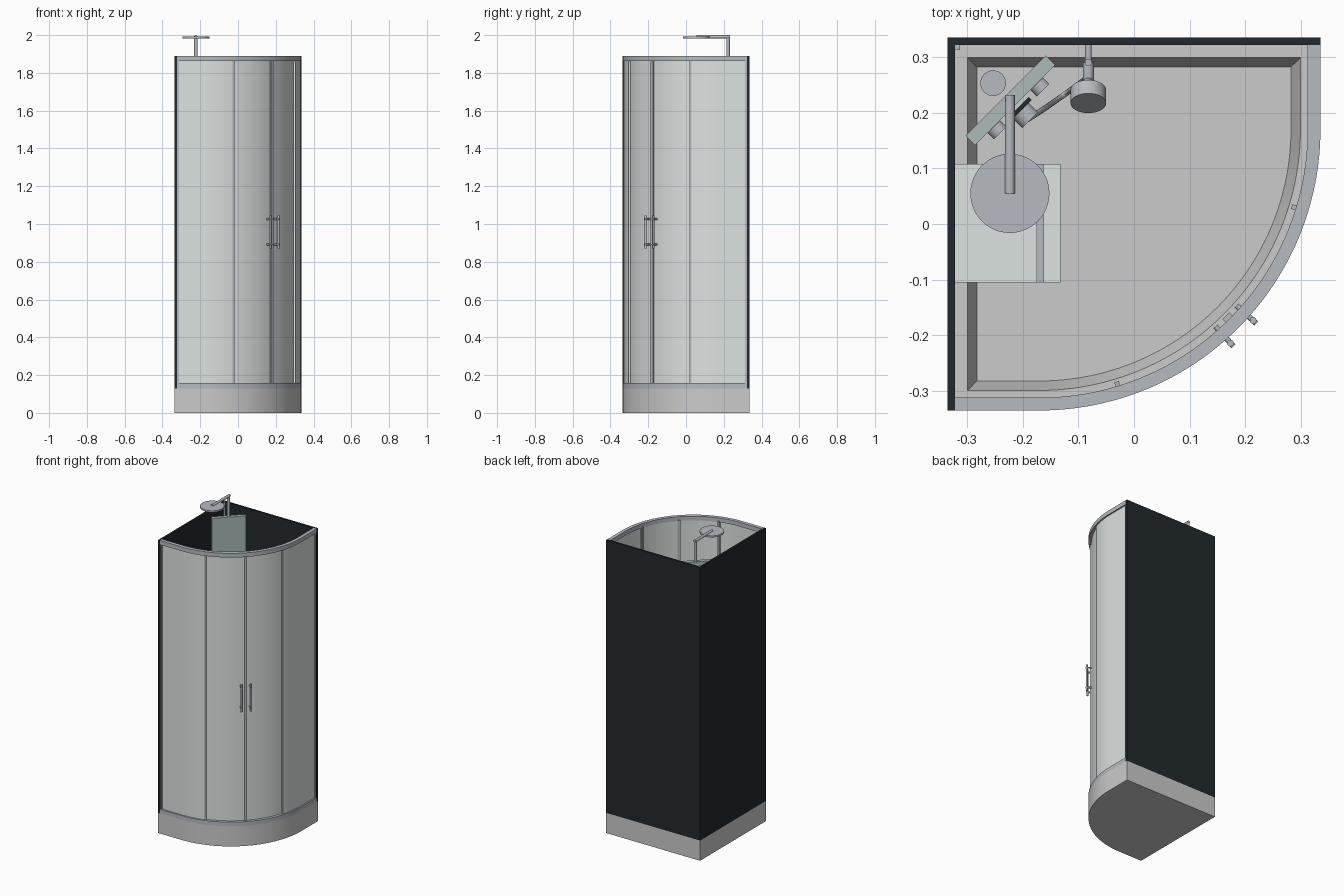
import bpy, bmesh, math
from mathutils import Vector

if "Cube" in bpy.data.objects:
    bpy.data.objects.remove(bpy.data.objects["Cube"])

H, C, R = 0.335, 0.17, 0.505     # half width, arc centre offset, arc radius


def material(name, col):
    m = bpy.data.materials.new(name)
    m.diffuse_color = (*col, 1)
    m.use_nodes = True
    m.node_tree.nodes["Principled BSDF"].inputs["Base Color"].default_value = m.diffuse_color
    return m


DARK = material("dark_wall", (0.016, 0.022, 0.026))
GLASS = material("pale_glass", (0.72, 0.77, 0.75))
METAL = material("metal", (0.47, 0.49, 0.53))
PANEL = material("green_glass", (0.4, 0.5, 0.48))


def finish(name, bm, mat=None):
    bmesh.ops.recalc_face_normals(bm, faces=bm.faces[:])
    me = bpy.data.meshes.new(name)
    bm.to_mesh(me)
    bm.free()
    ob = bpy.data.objects.new(name, me)
    bpy.context.collection.objects.link(ob)
    if mat:
        me.materials.append(mat)
    return ob


def skin(name, rings, mat=None):
    """Join equal-length rings of points and cap both ends."""
    bm = bmesh.new()
    loops = [[bm.verts.new(p) for p in ring] for ring in rings]
    for a, b in zip(loops, loops[1:]):
        for i in range(len(a)):
            j = (i + 1) % len(a)
            bm.faces.new((a[i], a[j], b[j], b[i]))
    bm.faces.new(loops[0])
    bm.faces.new(loops[-1])
    return finish(name, bm, mat)


def prism(name, pts, z0, z1, mat=None):
    return skin(name, [[(x, y, z) for x, y in pts] for z in (z0, z1)], mat)


def box(name, lo, hi, mat=None):
    pts = [(lo[0], lo[1]), (hi[0], lo[1]), (hi[0], hi[1]), (lo[0], hi[1])]
    return prism(name, pts, lo[2], hi[2], mat)


def diag_box(name, c, length, depth, z0, z1, mat):
    """Box whose front faces the curved corner."""
    u, v = Vector((1, 1)).normalized(), Vector((1, -1)).normalized()
    pts = [Vector(c) + u * s * length / 2 + v * t * depth / 2
           for s, t in ((-1, -1), (1, -1), (1, 1), (-1, 1))]
    return prism(name, pts, z0, z1, mat)


def rod(name, a, b, r, mat=METAL, seg=32):
    a, b = Vector(a), Vector(b)
    bm = bmesh.new()
    bmesh.ops.create_cone(bm, cap_ends=True, segments=seg, radius1=r, radius2=r,
                          depth=(b - a).length)
    bm.transform((b - a).to_track_quat('Z', 'Y').to_matrix().to_4x4())
    bmesh.ops.translate(bm, verts=bm.verts, vec=(a + b) / 2)
    return finish(name, bm, mat)


def tube(name, pts, r, mat=METAL):
    cu = bpy.data.curves.new(name, 'CURVE')
    cu.dimensions = '3D'
    cu.bevel_depth, cu.bevel_resolution, cu.use_fill_caps = r, 4, True
    sp = cu.splines.new('NURBS')
    sp.points.add(len(pts) - 1)
    for p, q in zip(sp.points, pts):
        p.co = (*q, 1)
    sp.order_u, sp.use_endpoint_u, sp.resolution_u = 3, True, 8
    ob = bpy.data.objects.new(name, cu)
    bpy.context.collection.objects.link(ob)
    cu.materials.append(mat)


def polar(deg, r):
    a = math.radians(deg)
    return (-C + r * math.cos(a), C + r * math.sin(a))


def arc(d, a0=0, a1=-90, n=48):
    return [polar(a0 + (a1 - a0) * i / n, R - d) for i in range(n + 1)]


def outline(d):
    return [(-H + d, H - d), (H - d, H - d)] + arc(d) + [(-H + d, -H + d)]


# Tray with sunken basin and drain
skin("shower_tray", [[(x, y, z) for x, y in outline(d)]
                     for d, z in ((0, 0), (0, 0.13), (0.036, 0.13), (0.053, 0.07))])
rod("drain_cover", (-0.253, 0.253, 0.069), (-0.253, 0.253, 0.074), 0.023)

# Back walls and corner post
T = 0.013
box("left_wall", (-H, -H, 0.13), (-H + T, H, 1.89), DARK)
box("rear_wall", (-H + T, H - T, 0.13), (H, H, 1.89), DARK)
box("corner_post", (-H + T, H - T - 0.009, 0.13), (-H + T + 0.009, H - T, 1.89), METAL)

# Curved rails
E = H - T
track = [(H, E)] + arc(0) + [(-E, -H)] + [(-E, -H + 0.023)] + arc(0.023)[::-1] + [(H - 0.023, E)]
prism("lower_rail", track, 0.13, 0.157, METAL)
prism("upper_rail", track, 1.863, 1.89, METAL)

# Fixed glass, sliding doors and their upright profiles
G0, G1 = 0.009, 0.014
right = [(H - G0, E)] + arc(G0, 0, -18) + arc(G1, 0, -18)[::-1] + [(H - G1, E)]
prism("fixed_glass_right", right, 0.15, 1.87, GLASS)
prism("fixed_glass_left", [(-y, -x) for x, y in right], 0.15, 1.87, GLASS)
for name, a0, a1 in (("right", -16, -44.8), ("left", -45.2, -74)):
    prism("door_glass_" + name, arc(0.018, a0, a1, 24) + arc(0.023, a0, a1, 24)[::-1],
          0.15, 1.87, GLASS)
for i, a in enumerate((-17, -44.5, -45.5, -73)):
    prism(f"door_profile_{i}", [polar(a + s, r) for s, r in
          ((-0.5, 0.474), (0.5, 0.474), (0.5, 0.497), (-0.5, 0.497))], 0.15, 1.87, METAL)
box("wall_profile_left", (-E, -H + 0.003, 0.15), (-E + 0.01, -H + 0.022, 1.87), METAL)
box("wall_profile_right", (H - 0.022, E - 0.01, 0.15), (H - 0.003, E, 1.87), METAL)

# Door handles
for name, a in (("right", -41.8), ("left", -48.2)):
    x, y = polar(a, 0.515)
    rod("handle_bar_" + name, (x, y, 0.87), (x, y, 1.045), 0.006)
    for part, z in (("lower", 0.892), ("upper", 1.026)):
        rod(f"handle_{part}_mount_{name}", (*polar(a, 0.475), z), (*polar(a, 0.523), z), 0.005)

# Diagonal shower column with controls
diag_box("shower_column", (-0.222, 0.222), 0.204, 0.024, 0.7, 1.86, PANEL)


def knob(name, c, z, r, depth, mat=METAL):
    k = depth / 2 / math.sqrt(2)
    rod(name, (c[0] - k, c[1] + k, z), (c[0] + k, c[1] - k, z), r, mat)


for i, z in enumerate((1.0, 1.3)):
    knob(f"body_jet_left_{i}", (-0.246, 0.169), z, 0.016, 0.016)
    knob(f"body_jet_right_{i}", (-0.169, 0.246), z, 0.016, 0.016)
knob("mixer_knob", (-0.196, 0.196), 1.1, 0.02, 0.026)
diag_box("control_display", (-0.206, 0.206), 0.055, 0.008, 1.4, 1.5, DARK)

# Overhead rain shower
P = -0.223
rod("rain_riser", (P, 0.223, 1.85), (P, 0.223, 1.995), 0.009)
rod("rain_arm", (P, 0.232, 1.991), (P, 0.055, 1.991), 0.009)
rod("rain_head", (P, 0.055, 1.982), (P, 0.055, 1.992), 0.071, METAL, 64)

# Hand shower on its slide bar
S = -0.082
rod("slide_bar", (S, 0.29, 1.05), (S, 0.29, 1.6), 0.0065)
for i, z in enumerate((1.08, 1.57)):
    rod(f"slide_bar_mount_{i}", (S, 0.29, z), (S, E, z), 0.006)
rod("hand_shower_holder", (S, 0.29, 1.45), (S, 0.255, 1.45), 0.01)
rod("hand_shower_handle", (S, 0.265, 1.34), (S, 0.25, 1.5), 0.009)
rod("hand_shower_head", (S, 0.241, 1.487), (S, 0.217, 1.503), 0.032)
tube("hand_shower_hose", [(-0.196, 0.185, 1.08), (-0.167, 0.203, 1.05), (-0.14, 0.222, 0.8),
                          (-0.11, 0.243, 0.8), (-0.085, 0.262, 1.1), (S, 0.265, 1.35)], 0.005)

# Fold-down seat of two slats on brackets
box("seat_back_slat", (-E, -0.105, 0.5), (-0.174, 0.108, 0.515), GLASS)
box("seat_front_slat", (-0.163, -0.105, 0.5), (-0.132, 0.108, 0.515), GLASS)
box("seat_joint", (-0.176, -0.105, 0.5), (-0.161, 0.108, 0.51), METAL)

# Smooth the round parts, keep edges sharp
for ob in bpy.context.collection.objects:
    ob.select_set(ob.type == 'MESH')
    if ob.type == 'MESH':
        bpy.context.view_layer.objects.active = ob
bpy.ops.object.shade_smooth_by_angle(angle=math.radians(30))
